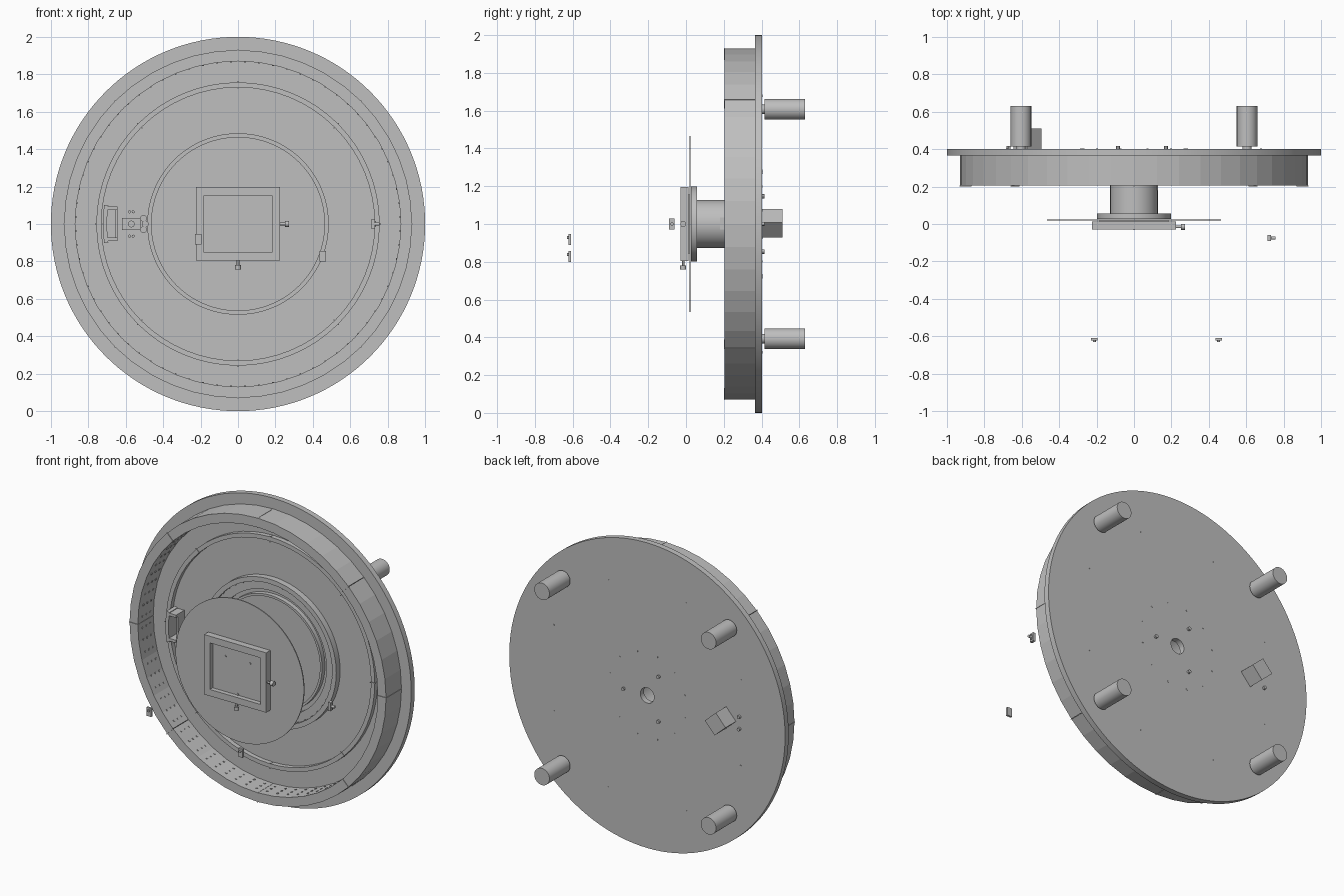
import bpy, bmesh
from math import sin, cos, pi, tau, radians
from mathutils import Matrix, Vector

if "Cube" in bpy.data.objects:
    bpy.data.objects.remove(bpy.data.objects["Cube"], do_unlink=True)

grey = bpy.data.materials.new("plain_grey")
grey.use_nodes = True
grey.diffuse_color = (0.52, 0.52, 0.52, 1)
grey.node_tree.nodes["Principled BSDF"].inputs["Base Color"].default_value = grey.diffuse_color
CZ = 1.0  # height of the wheel axis


def finish(name, bm, smooth=False):
    bmesh.ops.recalc_face_normals(bm, faces=bm.faces[:])
    mesh = bpy.data.meshes.new(name)
    bm.to_mesh(mesh)
    bm.free()
    ob = bpy.data.objects.new(name, mesh)
    bpy.context.collection.objects.link(ob)
    mesh.materials.append(grey)
    if smooth:
        bpy.ops.object.select_all(action='DESELECT')
        ob.select_set(True)
        bpy.context.view_layer.objects.active = ob
        bpy.ops.object.shade_smooth_by_angle(angle=radians(30))
    return ob


def add_box(bm, x, y, z, turn=0.0):
    """Box from (min, max) pairs, turned about its own y axis."""
    mid = Vector([(p[0] + p[1]) / 2 for p in (x, y, z)])
    size = [p[1] - p[0] for p in (x, y, z)]
    m = Matrix.Translation(mid) @ Matrix.Rotation(turn, 4, 'Y') @ Matrix.Diagonal((*size, 1))
    bmesh.ops.create_cube(bm, size=1, matrix=m)


def box(name, x, y, z, turn=0.0):
    bm = bmesh.new()
    add_box(bm, x, y, z, turn)
    return finish(name, bm)


def add_rod(bm, a, b, r, n=24):
    a, b = Vector(a), Vector(b)
    rot = (b - a).to_track_quat('Z', 'Y').to_matrix().to_4x4()
    bmesh.ops.create_cone(bm, cap_ends=True, segments=n, radius1=r, radius2=r,
                          depth=(b - a).length, matrix=Matrix.Translation((a + b) / 2) @ rot)


def add_arc(bm, r0, r1, y0, y1, n, a0=0.0, a1=tau):
    """Rectangular section swept about the wheel axis, closed when a full turn."""
    full = abs(a1 - a0 - tau) < 1e-6
    rows = []
    for i in range(n if full else n + 1):
        a = a0 + (a1 - a0) * i / n
        rows.append([bm.verts.new((r * cos(a), y, CZ + r * sin(a)))
                     for r, y in ((r0, y0), (r1, y0), (r1, y1), (r0, y1))])
    for i in range(n):
        p, q = rows[i], rows[(i + 1) % len(rows)]
        for k in range(4):
            j = (k + 1) % 4
            bm.faces.new((p[k], p[j], q[j], q[k]))
    if not full:
        bm.faces.new(rows[0])
        bm.faces.new(rows[-1])


def ring(name, r0, r1, y0, y1, n=96, smooth=True):
    bm = bmesh.new()
    add_arc(bm, r0, r1, y0, y1, n)
    return finish(name, bm, smooth)


def split_ring(name, r0, r1, y0, y1, parts, n, gap):
    bm = bmesh.new()
    for i in range(parts):
        a = tau * i / parts
        add_arc(bm, r0, r1, y0, y1, n, a + gap, a + tau / parts - gap)
    return finish(name, bm)


def polar(r, a, y):
    return (r * cos(a), y, CZ + r * sin(a))


def studs(name, places, y0, y1, r, n=12):
    bm = bmesh.new()
    for x, z in places:
        add_rod(bm, (x, y0, z), (x, y1, z), r, n)
    return finish(name, bm, True)


def light_row(name, r, ys, count):
    """Small plates on the inner wall of a ring."""
    bm = bmesh.new()
    for i in range(count):
        a = tau * (i + 0.5) / count
        for y in ys:
            m = Matrix.Translation(polar(r, a, y)) @ Matrix.Rotation(-a, 4, 'Y')
            bmesh.ops.create_cube(bm, size=1, matrix=m @ Matrix.Diagonal((0.006, 0.01, 0.01, 1)))
    finish(name, bm)


# Back plate and the segmented rims on it
ring("back_plate", 0.05, 1.0, 0.365, 0.402, 128)
split_ring("outer_rim", 0.87, 0.93, 0.205, 0.365, 8, 6, 0.001)
split_ring("middle_rim", 0.73, 0.757, 0.335, 0.365, 8, 8, 0.002)
ring("inner_rim", 0.455, 0.485, 0.325, 0.365)
ring("inner_step", 0.40, 0.455, 0.345, 0.365)
ring("inner_lip", 0.36, 0.375, 0.335, 0.365)
light_row("outer_lights", 0.868, (0.25, 0.29, 0.33), 72)
light_row("inner_lights", 0.453, (0.335,), 48)

# Seam brackets at the rim joints
bm = bmesh.new()
for i in range(8):
    a = tau * i / 8
    for r, half, y in ((0.90, 0.032, 0.203), (0.743, 0.02, 0.333)):
        m = Matrix.Translation(polar(r, a, y)) @ Matrix.Rotation(-a, 4, 'Y')
        bmesh.ops.create_cube(bm, size=1, matrix=m @ Matrix.Diagonal((half * 2, 0.004, 0.005, 1)))
finish("rim_seams", bm)

# Hub, flange and thin front disc
ring("hub_tube", 0.112, 0.127, 0.05, 0.366, 48)
studs("hub_flange", [(0, CZ)], 0.026, 0.057, 0.198, 64)
studs("front_disc", [(0, CZ)], 0.018, 0.025, 0.465, 128)
box("hub_hatch", (0.119, 0.128), (0.18, 0.24), (0.97, 1.035))

# Square frame with a recessed screen
bm = bmesh.new()
FY = (-0.03, 0.013)
for s in (-1, 1):
    add_box(bm, sorted((s * 0.183, s * 0.225)), FY, (0.805, 1.197))
add_box(bm, (-0.183, 0.183), FY, (1.153, 1.197))
add_box(bm, (-0.183, 0.183), FY, (0.805, 0.848))
finish("square_frame", bm)
box("screen", (-0.185, 0.185), (0.0, 0.018), (0.845, 1.155))
studs("screen_pins", [(0.175, 1.0), (0, 0.855), (-0.09, 1.08), (0.09, 1.08)], -0.006, 0.0, 0.006)

# Adjusting knobs on the frame
for name, d in (("side_knob", Vector((1, 0, 0))), ("bottom_knob", Vector((0, 0, -1)))):
    start = 0.225 if d.x else 0.195
    c = Vector((0, -0.015, CZ))
    bm = bmesh.new()
    add_rod(bm, c + d * start, c + d * (start + 0.03), 0.007, 12)
    add_rod(bm, c + d * (start + 0.025), c + d * (start + 0.047), 0.016, 16)
    finish(name, bm, True)

# Four standoff posts on the back
posts = [(sx * 0.604, CZ + sz * 0.607) for sx in (-1, 1) for sz in (-1, 1)]
studs("post_necks", posts, 0.40, 0.418, 0.025, 24)
studs("posts", posts, 0.415, 0.63, 0.055, 40)

# Back screws and small holes
screws = [(0.17 * cos(tau * i / 3), CZ + 0.17 * sin(tau * i / 3)) for i in range(3)]
studs("back_screws", screws + [(-0.67, 1.04), (-0.67, 0.96)], 0.40, 0.416, 0.011)
dots = [(r * cos(tau * (i + 0.5) / n), CZ + r * sin(tau * (i + 0.5) / n))
        for r, n in ((0.28, 12), (0.735, 8)) for i in range(n)]
studs("back_hole_caps", dots, 0.40, 0.404, 0.006, 8)

# Motor on the back, turned on its corner
box("motor", (-0.622, -0.515), (0.40, 0.51), (0.952, 1.058), radians(42))

# Sensor bracket inside the rim
bm = bmesh.new()
add_arc(bm, 0.70, 0.722, 0.28, 0.365, 8, pi - 0.14, pi + 0.14)
for z in (0.91, 1.075):
    add_box(bm, (-0.70, -0.645), (0.28, 0.365), (z, z + 0.018))
add_box(bm, (-0.655, -0.645), (0.30, 0.365), (0.91, 1.09))
finish("sensor_bracket", bm)
box("drive_block", (-0.62, -0.52), (0.31, 0.365), (0.968, 1.032))
studs("drive_wheels", [(-0.57, 1.0), (-0.505, 1.03), (-0.505, 0.97), (-0.495, 1.0)], 0.295, 0.365, 0.018, 20)
studs("bracket_screws", [(-0.57 + s, z) for s in (-0.01, 0.01) for z in (0.935, 1.065)], 0.355, 0.365, 0.008)

# Loose parts hanging in front
for name, x, z in (("right_clip", -0.212, 0.918), ("left_clip", 0.452, 0.828)):
    bm = bmesh.new()
    add_box(bm, (x - 0.017, x + 0.017), (-0.622, -0.608), (z - 0.028, z + 0.028))
    add_rod(bm, (x, -0.63, z + 0.01), (x, -0.62, z + 0.01), 0.008, 12)
    finish(name, bm)
bm = bmesh.new()
add_box(bm, (0.714, 0.732), (-0.09, -0.06), (0.972, 1.028))
add_box(bm, (0.73, 0.738), (-0.08, -0.07), (0.985, 1.015))
add_rod(bm, (0.73, -0.075, 1.0), (0.755, -0.075, 1.0), 0.009, 12)
finish("side_switch", bm)
